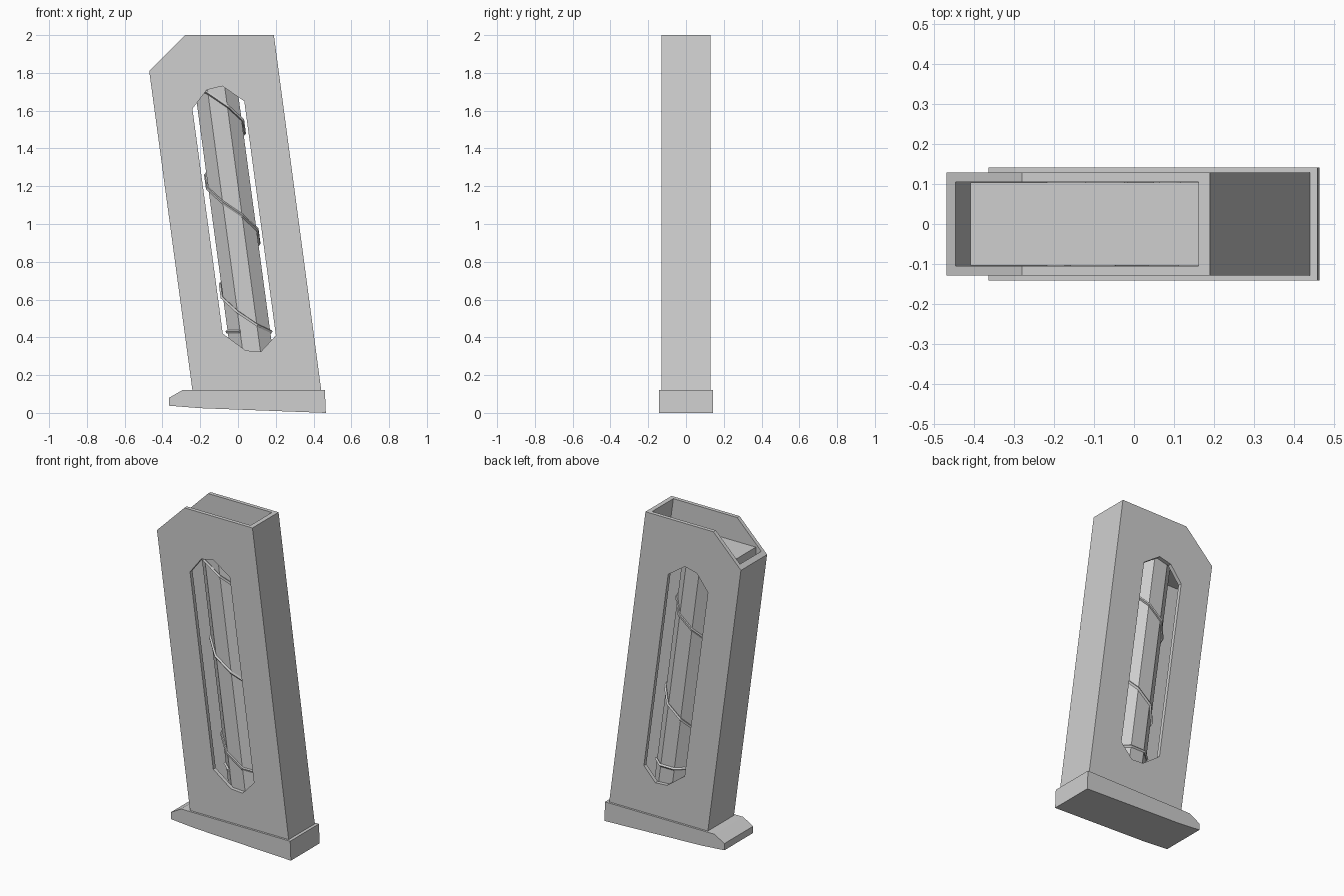
import bpy, bmesh, math
from mathutils import Vector

cube = bpy.data.objects.get("Cube")
if cube:
    bpy.data.objects.remove(cube, do_unlink=True)

grey = bpy.data.materials.new("plain_grey")
grey.use_nodes = True
colour = (0.62, 0.62, 0.62, 1)
grey.diffuse_color = colour
grey.node_tree.nodes["Principled BSDF"].inputs["Base Color"].default_value = colour

LEAN = -0.135          # sideways lean of the body per unit of height


def axis(z):
    return 0.116 + LEAN * z


def sweep(name, points, vector):
    """Extrude a flat outline along a vector into a closed solid."""
    bm = bmesh.new()
    face = bm.faces.new([bm.verts.new(p) for p in points])
    out = bmesh.ops.extrude_face_region(bm, geom=[face], use_keep_orig=True)
    moved = [v for v in out["geom"] if isinstance(v, bmesh.types.BMVert)]
    bmesh.ops.translate(bm, verts=moved, vec=vector)
    bmesh.ops.recalc_face_normals(bm, faces=bm.faces)
    mesh = bpy.data.meshes.new(name)
    bm.to_mesh(mesh)
    bm.free()
    mesh.materials.append(grey)
    obj = bpy.data.objects.new(name, mesh)
    bpy.context.collection.objects.link(obj)
    return obj


def slab(name, outline, half_depth):
    """Solid with an outline in x and z, centred on y."""
    points = [(x, -half_depth, z) for x, z in outline]
    return sweep(name, points, Vector((0, 2 * half_depth, 0)))


def cut(target, cutter):
    cutter.hide_render = True
    mod = target.modifiers.new("cut", "BOOLEAN")
    mod.operation = "DIFFERENCE"
    mod.solver = "EXACT"
    mod.object = cutter
    bpy.context.view_layer.objects.active = target
    bpy.ops.object.modifier_apply(modifier=mod.name)
    bpy.data.objects.remove(cutter, do_unlink=True)


# Hollow leaning body with a chamfered upper corner
body = slab("body_shell", [(-0.24, 0.11), (0.442, 0.11), (0.19, 2),
                           (-0.28, 2), (-0.47, 1.81)], 0.129)


def inner(side, z):
    return axis(z) + side * 0.315


cavity = [(inner(s, z), z) for s, z in ((-1, 0.14), (1, 0.14), (1, 2.1), (-1, 2.1))]
cut(body, slab("cavity_cutter", cavity, 0.105))

# Long side openings, through both walls
slot = [(-0.14, 0.42), (-0.03, 0.33), (0.05, 0.325), (0.14, 0.41),
        (0.14, 1.65), (0.035, 1.73), (-0.05, 1.71), (-0.14, 1.61)]
cut(body, slab("slot_cutter", [(axis(z) + d, z) for d, z in slot], 0.3))

# Base plate with a small toe
slab("base_plate", [(-0.365, 0.038), (-0.2, 0.025), (0.465, 0), (0.46, 0.12),
                    (-0.295, 0.12), (-0.365, 0.08)], 0.142)

# Follower block closing the mouth
follower = [(-0.41, 1.74), (inner(1, 1.74), 1.74), (inner(1, 1.85), 1.85), (-0.41, 1.85)]
slab("follower", follower, 0.104)


# Eight-sided core column
def corner(angle, z, radius):
    a = math.radians(angle)
    return (axis(z) + radius * math.cos(a), 0.88 * radius * math.sin(a), z)


low, high = 0.13, 1.745
ring = [corner(22.5 + 45 * k, low, 0.122) for k in range(8)]
sweep("core_column", ring, Vector((LEAN * (high - low), 0, high - low)))

# Coil spring wound around the column, with flattened ends
curve = bpy.data.curves.new("coil_spring", "CURVE")
curve.dimensions = "3D"
curve.bevel_depth = 0.009
curve.bevel_resolution = 0
curve.use_fill_caps = True
turns = curve.splines.new("POLY")
turns.points.add(25)
for i, point in enumerate(turns.points):
    angle = -157.5 + 45 * i
    z = min(1.72, max(0.43, 1.66 - 0.58 * (angle + 90) / 360))
    point.co = (*corner(angle, z, 0.127), 1)
spring = bpy.data.objects.new("coil_spring", curve)
bpy.context.collection.objects.link(spring)
curve.materials.append(grey)
bpy.ops.object.select_all(action="DESELECT")
spring.select_set(True)
bpy.context.view_layer.objects.active = spring
bpy.ops.object.convert(target="MESH")
for poly in spring.data.polygons:
    poly.use_smooth = False
